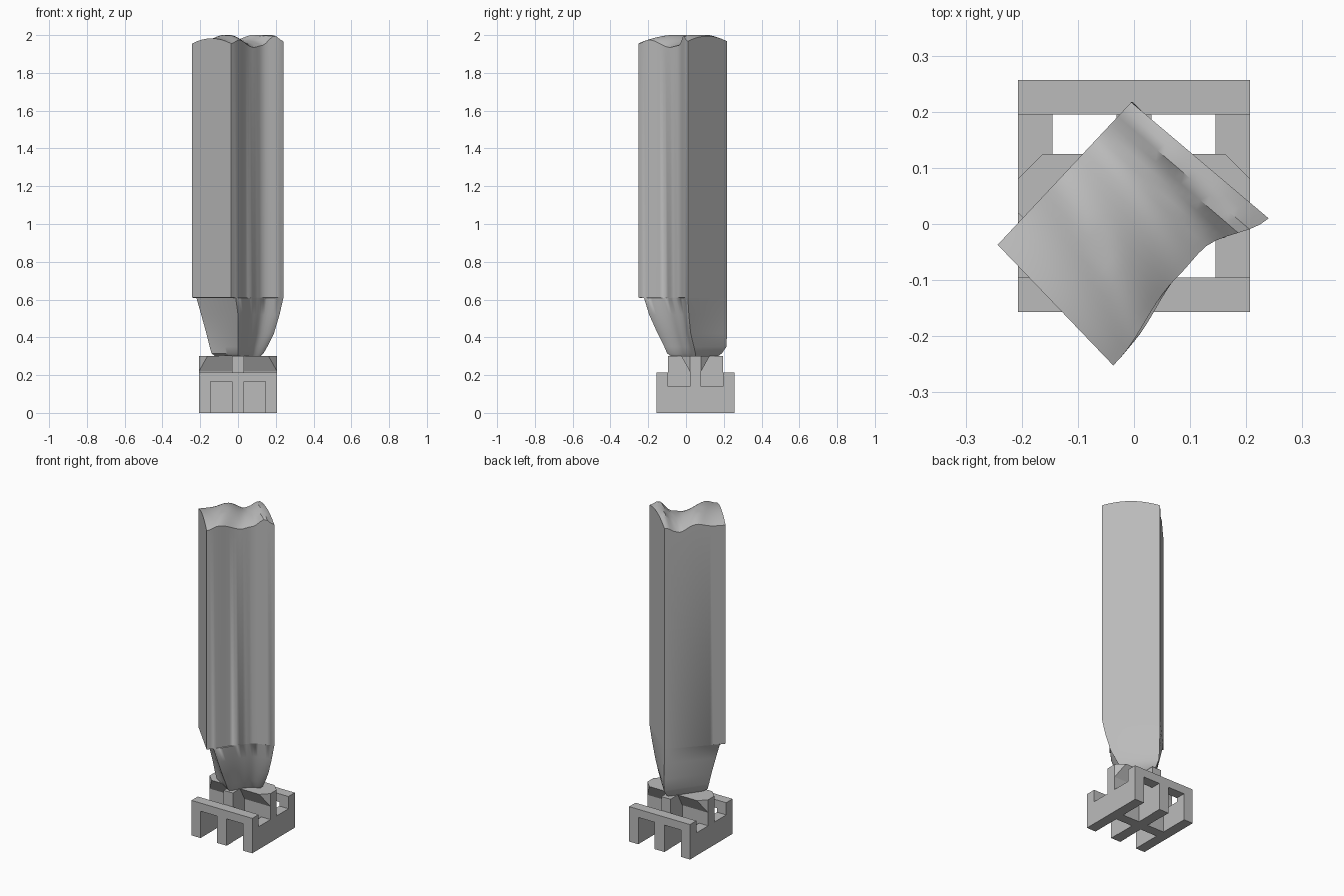
import bpy, bmesh
from mathutils import Vector

cube = bpy.data.objects.get("Cube")
if cube:
    bpy.data.objects.remove(cube)

grey = bpy.data.materials.new("plain grey")
grey.use_nodes = True
grey.diffuse_color = (0.5, 0.5, 0.5, 1)
grey.node_tree.nodes["Principled BSDF"].inputs["Base Color"].default_value = (0.5, 0.5, 0.5, 1)


def finish(name, bm, smooth=False):
    bmesh.ops.recalc_face_normals(bm, faces=bm.faces)
    mesh = bpy.data.meshes.new(name)
    bm.to_mesh(mesh)
    bm.free()
    obj = bpy.data.objects.new(name, mesh)
    bpy.context.collection.objects.link(obj)
    mesh.materials.append(grey)
    if smooth:
        bpy.ops.object.select_all(action='DESELECT')
        obj.select_set(True)
        bpy.context.view_layer.objects.active = obj
        bpy.ops.object.shade_smooth_by_angle(angle=0.6)
    return obj


def extrude_profile(name, points, move):
    """Closed profile pushed along a vector."""
    bm = bmesh.new()
    face = bm.faces.new([bm.verts.new(p) for p in points])
    new = bmesh.ops.extrude_face_region(bm, geom=[face])["geom"]
    bmesh.ops.translate(bm, vec=move, verts=[v for v in new if isinstance(v, bmesh.types.BMVert)])
    return finish(name, bm)


def box(name, x, y0, y1, z0, z1):
    pts = [(-x, y0, z0), (x, y0, z0), (x, y1, z0), (-x, y1, z0)]
    return extrude_profile(name, pts, (0, 0, z1 - z0))


# Base frame: notched side walls, comb-shaped front and back, crossed middle walls
MID, HALF, INNER, WALL = 0.05, 0.207, 0.145, 0.215
for side, name in ((-1, "right_side_wall"), (1, "left_side_wall")):
    prof = [(-HALF, 0), (HALF, 0), (HALF, WALL), (INNER, WALL),
            (INNER, 0.14), (-INNER, 0.14), (-INNER, WALL), (-HALF, WALL)]
    extrude_profile(name, [(side * INNER, MID + y, z) for y, z in prof],
                    (side * (HALF - INNER), 0, 0))

for side, name in ((-1, "front_comb"), (1, "back_comb")):
    prof = [(-INNER, 0.165), (-0.033, 0.165), (-0.033, 0), (0.033, 0),
            (0.033, 0.165), (INNER, 0.165), (INNER, WALL), (-INNER, WALL)]
    extrude_profile(name, [(x, MID + side * INNER, z) for x, z in prof],
                    (0, side * (HALF - INNER), 0))

box("lengthwise_wall", 0.031, MID - INNER, MID + INNER, 0, 0.3)
box("crosswise_wall", INNER, MID - 0.03, MID + 0.03, 0, 0.23)
box("crosswise_arm", HALF, MID - 0.03, MID + 0.03, 0.14, 0.23)

# Flared octagonal seat on top of the cross
bm = bmesh.new()
for sx in (-1, 1):
    for sy in (-1, 1):
        for x, y, z in ((HALF, 0.03, 0.22), (HALF, 0.03, 0.3), (0.162, 0.075, 0.3)):
            bm.verts.new((sx * x, MID + sy * y, z))
bmesh.ops.convex_hull(bm, input=bm.verts)
finish("flared_seat", bm)

# Tall shaft: four-cornered sections with one hollowed side and a wavy top
N = 20


def lerp_table(table, t):
    for (a, fa), (b, fb) in zip(table, table[1:]):
        if t <= b:
            s = (t - a) / (b - a)
            return fa + (fb - fa) * s * s * (3 - 2 * s)
    return table[-1][1]


HOLLOW = [(0, 0), (0.5, 0.036), (0.68, 0.041), (1, 0)]


def section(corners, bow, u, v):
    f, r, b, l = [Vector(c) for c in corners]
    p = (f * (1 - u) + r * u) * (1 - v) + (l * (1 - u) + b * u) * v
    along = (r - f).normalized()
    return p + Vector((-along.y, along.x)) * lerp_table(HOLLOW, u) * bow * (1 - v)


def top_height(u, v):
    waves = [(0, 1.955), (0.18, 1.975), (0.53, 1.935), (0.7, 1.945),
             (0.87, 1.995 - 0.03 * v), (1, 1.967)]
    return min(2, lerp_table(waves, u ** (1 + 1.2 * v)) + 0.11 * v * (1 - v))


TOP = [(-0.037, -0.252), (0.24, 0.01), (-0.005, 0.217), (-0.243, -0.037)]
# Rings downward: height, hollow amount, corners front / right / back / left
RINGS = [
    (0.61, 1.0, TOP),
    (0.608, 1.0, [(-0.012, -0.222), (0.24, 0.01), (-0.005, 0.217), (-0.22, -0.015)]),
    (0.52, 1.0, [(0, -0.195), (0.22, 0.015), (-0.004, 0.217), (-0.195, -0.012)]),
    (0.42, 0.8, [(0, -0.15), (0.19, 0.025), (-0.002, 0.217), (-0.167, -0.01)]),
    (0.35, 0.6, [(0, -0.115), (0.155, 0.042), (0, 0.214), (-0.15, -0.01)]),
    (0.315, 0.5, [(0, -0.1), (0.135, 0.05), (0, 0.19), (-0.14, -0.01)]),
    (0.3, 0.5, [(0, -0.08), (0.12, 0.05), (0, 0.17), (-0.12, 0)]),
]

bm = bmesh.new()
grid = {}
for i in range(N + 1):
    for j in range(N + 1):
        u, v = i / N, j / N
        grid[i, j] = bm.verts.new((*section(TOP, 1, u, v), top_height(u, v)))
for i in range(N):
    for j in range(N):
        bm.faces.new([grid[i, j], grid[i + 1, j], grid[i + 1, j + 1], grid[i, j + 1]])

rim = ([(i, 0) for i in range(N)] + [(N, j) for j in range(N)]
       + [(i, N) for i in range(N, 0, -1)] + [(0, j) for j in range(N, 0, -1)])
above = [grid[k] for k in rim]
for z, bow, corners in RINGS:
    ring = [bm.verts.new((*section(corners, bow, i / N, j / N), z)) for i, j in rim]
    for k in range(len(rim)):
        m = (k + 1) % len(rim)
        bm.faces.new([above[k], above[m], ring[m], ring[k]])
    above = ring
bm.faces.new(above)
finish("tall_shaft", bm, smooth=True)
